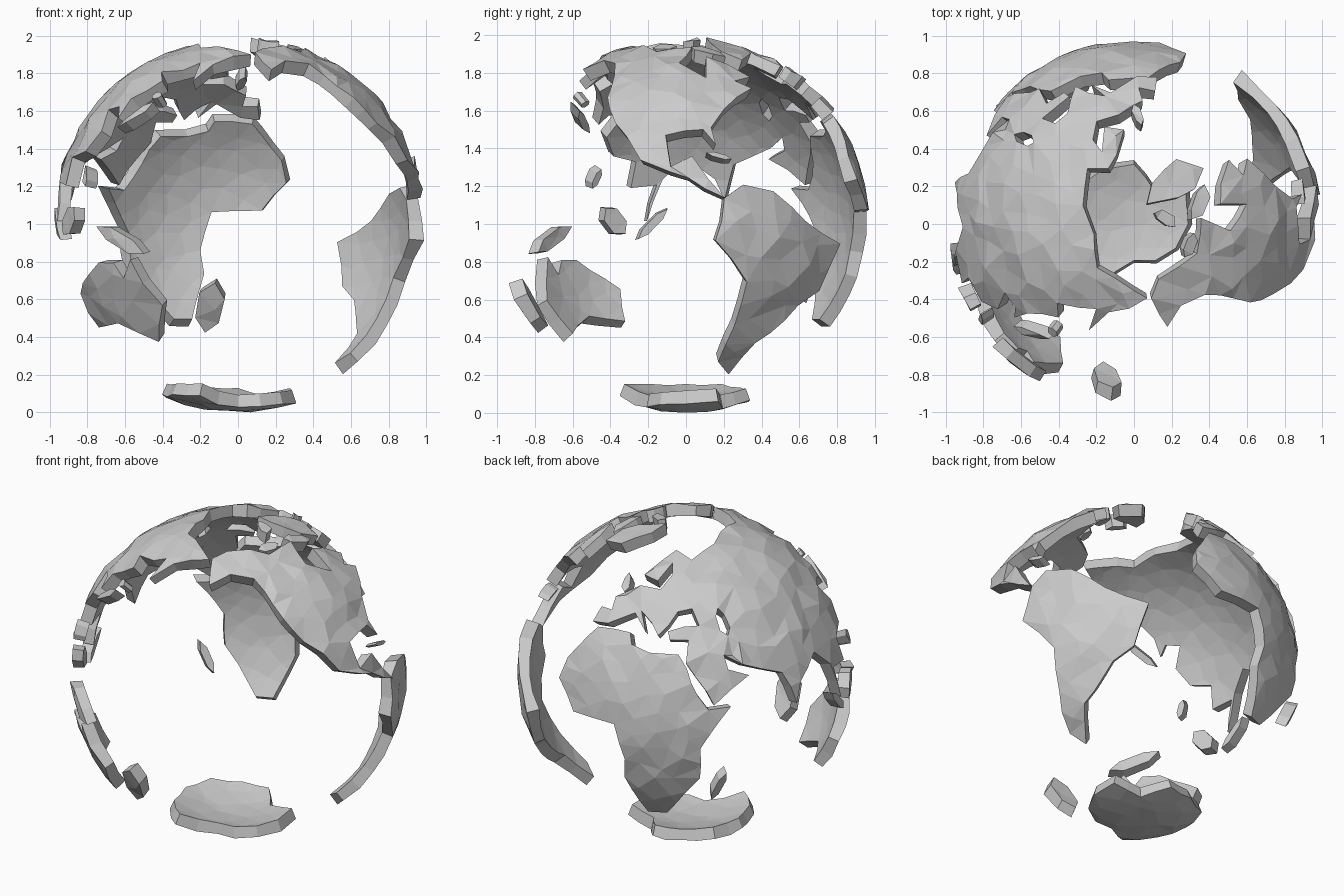
import bpy, bmesh, math, random
from mathutils import Vector
from mathutils.geometry import delaunay_2d_cdt

if "Cube" in bpy.data.objects:
    bpy.data.objects.remove(bpy.data.objects["Cube"])

random.seed(4)
THICK = 0.07
STEP = 0.13


def direction(lon, lat):
    """Unit vector; longitude 0 looks towards +y, west towards +x."""
    a, b = math.radians(lon), math.radians(lat)
    return Vector((-math.sin(a) * math.cos(b), math.cos(a) * math.cos(b), math.sin(b)))


def blob(lon, lat, length, width, tilt=0, n=6):
    """Oval outline in degrees, tilt measured from east towards north."""
    t, ring = math.radians(tilt), []
    for i in range(n):
        a = math.tau * i / n
        u, v = length * math.cos(a), width * math.sin(a)
        e, m = u * math.cos(t) - v * math.sin(t), u * math.sin(t) + v * math.cos(t)
        ring.append((lon + e / math.cos(math.radians(lat)), lat + m))
    return ring


def inside(p, loops):
    hit = False
    for loop in loops:
        for a, b in zip(loop, loop[1:] + loop[:1]):
            if (a.y > p.y) != (b.y > p.y):
                if p.x < a.x + (p.y - a.y) / (b.y - a.y) * (b.x - a.x):
                    hit = not hit
    return hit


def land(name, coast, holes=(), radius=0.99, rough=0.008):
    """Faceted shell of a coastline, triangulated on an equal-area map."""
    rings = [[direction(*p) for p in ring] for ring in [coast, *holes]]
    c = sum(rings[0], Vector()).normalized()
    e1 = c.orthogonal().normalized()
    e2 = c.cross(e1)

    def flat(v):
        k = math.sqrt(2 / (1 + max(-0.99, v.dot(c))))
        return Vector((k * v.dot(e1), k * v.dot(e2)))

    def globe(p):
        q = p.x * p.x + p.y * p.y
        return math.sqrt(1 - q / 4) * (p.x * e1 + p.y * e2) + (1 - q / 2) * c

    # split long coast edges and roughen them
    loops = []
    for ring in rings:
        loop = []
        for a, b in zip(ring, ring[1:] + ring[:1]):
            n = max(1, round((b - a).length / 0.12))
            for i in range(n):
                wob = Vector((random.uniform(-1, 1), random.uniform(-1, 1))) * (0.012 if i else 0)
                loop.append(flat(a.lerp(b, i / n).normalized()) + wob)
        loops.append(loop)
    pts, edges = [], []
    for loop in loops:
        s = len(pts)
        pts += loop
        edges += [(s + i, s + (i + 1) % len(loop)) for i in range(len(loop))]
    # scattered inland points
    rim = list(pts)
    n = int(2 / STEP)
    for i in range(-n, n + 1):
        for j in range(-n, n + 1):
            p = Vector((i + 0.5 * (j % 2), j * 0.87)) * STEP
            p += Vector((random.uniform(-1, 1), random.uniform(-1, 1))) * STEP * 0.25
            if p.length < 1.9 and inside(p, loops) and min((p - r).length for r in rim) > 0.06:
                pts.append(p)
    verts, _, faces = delaunay_2d_cdt(pts, edges, [], 0, 1e-5)[:3]

    # outer skin, inner skin and rim walls
    bm = bmesh.new()
    out, inn = [], []
    for p in verts:
        v = globe(p)
        out.append(bm.verts.new(v * (radius + random.uniform(-rough, rough))))
        inn.append(bm.verts.new(v * (radius - THICK)))
    count = {}
    for f in faces:
        mid = sum((verts[i] for i in f), Vector((0, 0))) / len(f)
        if not inside(mid, loops):
            continue
        bm.faces.new([out[i] for i in f])
        bm.faces.new([inn[i] for i in reversed(f)])
        for a, b in zip(f, list(f[1:]) + [f[0]]):
            count.setdefault(frozenset((a, b)), []).append((a, b))
    for pair in count.values():
        if len(pair) == 1:
            a, b = pair[0]
            bm.faces.new((out[b], out[a], inn[a], inn[b]))
    bmesh.ops.delete(bm, geom=[v for v in bm.verts if not v.link_faces], context='VERTS')
    bmesh.ops.recalc_face_normals(bm, faces=bm.faces)
    me = bpy.data.meshes.new(name)
    bm.to_mesh(me)
    bm.free()
    ob = bpy.data.objects.new(name, me)
    ob.location.z = 1
    bpy.context.collection.objects.link(ob)


# Africa
land("africa", [
    (-6, 36), (10, 37), (12, 33), (20, 31), (32, 31), (37, 21), (43, 11.5), (51, 12),
    (40, -3), (40, -15), (35, -22), (27, -34), (19, -34), (12, -17), (13, -9), (9, 4),
    (-8, 4.5), (-17, 14), (-16, 22), (-9, 32)], radius=0.972)

# Europe and Asia as one shell, with an inland sea
land("eurasia", [
    (-9, 37), (-9, 43), (-2, 43), (-4, 48), (8, 54), (20, 54), (26, 60), (24, 65), (17, 57),
    (6, 59), (14, 67), (25, 71), (40, 67), (70, 73), (104, 77), (140, 72), (180, 69),
    (190, 66), (164, 60), (157, 51), (156, 60), (136, 54), (141, 50), (130, 42), (128, 35),
    (125, 39), (118, 38), (122, 30), (117, 23), (108, 21), (109, 12), (100, 13), (103, 1),
    (98, 15), (91, 22), (80, 15), (77, 8), (73, 20), (57, 26), (50, 30), (51, 25), (59, 22),
    (45, 13), (35, 28), (36, 36), (28, 36), (27, 39), (41, 41), (38, 47), (31, 46),
    (27, 41), (23, 37), (13, 45), (17, 38), (10, 44), (-1, 38)],
    [blob(52, 41.5, 5, 2, 100)], 0.985, 0.014)

# North America
land("north_america", [
    (-167, 66), (-156, 71), (-115, 68), (-85, 69), (-94, 59), (-80, 52), (-77, 62),
    (-65, 59), (-56, 52), (-66, 50), (-60, 46), (-75, 38), (-81, 31), (-80, 25), (-84, 30),
    (-97, 28), (-95, 18), (-88, 21), (-83, 14), (-78, 8), (-95, 16), (-105, 20), (-117, 33),
    (-124, 42), (-135, 58), (-150, 60), (-162, 55)], radius=0.995, rough=0.012)

# South America
land("south_america", [
    (-78, 8), (-72, 12), (-62, 10), (-50, 1), (-35, -6), (-40, -21), (-48, -26),
    (-62, -39), (-68, -53), (-75, -48), (-72, -33), (-70, -18), (-81, -5)],
    radius=0.992, rough=0.012)

# Australia
land("australia", [
    (114, -22), (130, -12), (137, -12), (140, -17), (144, -11), (153, -26), (147, -39),
    (131, -32), (115, -34)])

# Antarctica: distance from the pole every 30 degrees of longitude
reach = [20, 21, 24, 24, 24, 24, 12, 14, 16, 18, 20, 13]
land("antarctica", [(30 * i, r - 90) for i, r in enumerate(reach)], radius=0.997)

# Islands: longitude, latitude, half length, half width, tilt
islands = {
    "greenland": (-42, 72, 11, 5, 75),
    "north_island": (-78, 80, 4, 2, 45),
    "east_island": (-73, 68, 6, 2.5, -40),
    "west_island": (-111, 71, 4, 2, 0),
    "britain": (-2, 54, 4, 1.5, 110),
    "madagascar": (47, -19, 6.5, 1.6, 70),
    "sumatra": (101, 0, 7, 1.5, -45),
    "borneo": (114, 1, 5.5, 3.5, 50),
    "philippines": (122, 15, 3.5, 1.3, 110),
    "new_guinea": (140, -5, 10, 2.5, -25),
    "japan": (137, 36, 7, 1.4, 40),
    "japan_north": (143, 43.5, 2, 1.5, 0),
    "cuba": (-79, 21.5, 4, 0.8, -15),
    "new_zealand": (170, -27, 9, 4.5, 75),
}
for name, spec in islands.items():
    land(name, blob(*spec))
